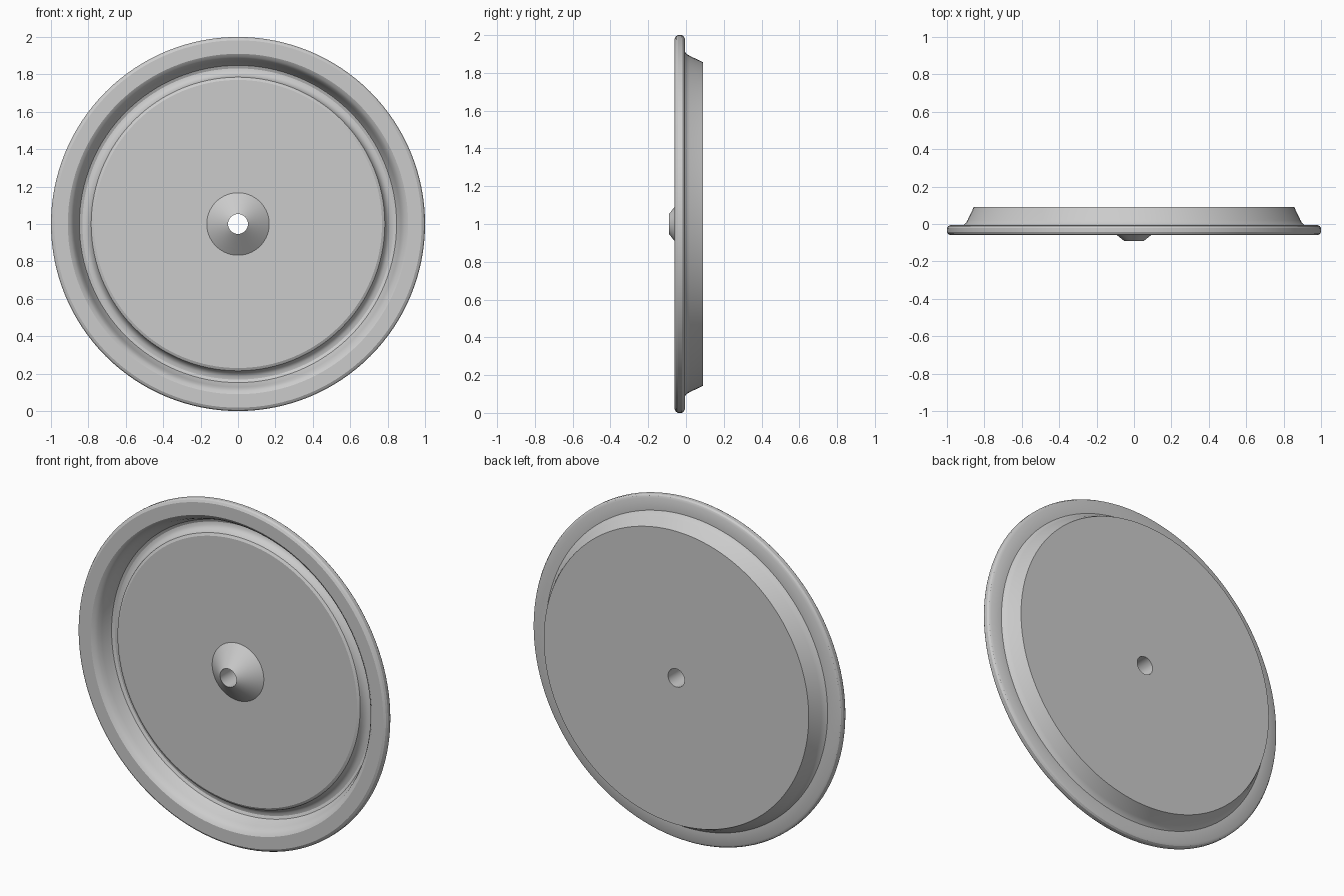
import bpy, bmesh, math

if "Cube" in bpy.data.objects:
    bpy.data.objects.remove(bpy.data.objects["Cube"])

SEGMENTS = 128


def lathe(name, profile, centre_z=1.0):
    """Spin a closed (radius, y) profile around the y axis."""
    bm = bmesh.new()
    rings = []
    for i in range(SEGMENTS):
        a = 2 * math.pi * i / SEGMENTS
        rings.append([bm.verts.new((r * math.sin(a), y, centre_z + r * math.cos(a)))
                      for r, y in profile])
    n = len(profile)
    for i in range(SEGMENTS):
        p, q = rings[i], rings[(i + 1) % SEGMENTS]
        for j in range(n):
            k = (j + 1) % n
            bm.faces.new((p[j], p[k], q[k], q[j]))
    bmesh.ops.recalc_face_normals(bm, faces=bm.faces)
    mesh = bpy.data.meshes.new(name)
    bm.to_mesh(mesh)
    bm.free()
    obj = bpy.data.objects.new(name, mesh)
    bpy.context.collection.objects.link(obj)
    bpy.ops.object.select_all(action='DESELECT')
    obj.select_set(True)
    bpy.context.view_layer.objects.active = obj
    bpy.ops.object.shade_smooth_by_angle(angle=math.radians(28))
    return obj


# Hub cone and through hole, then front plate
hub = [(0.053, 0.09), (0.053, -0.09), (0.167, 0.0)]
plate = [(0.77, 0.0), (0.785, 0.008)]
# Rounded groove between the plate and the rim wall
groove = [(0.79, 0.022), (0.80, 0.038), (0.815, 0.048), (0.832, 0.05),
          (0.848, 0.043), (0.857, 0.028)]
# Inner rim wall, flat rim face and bevelled outer edge
rim = [(0.872, -0.012), (0.882, -0.035), (0.894, -0.05), (0.91, -0.06),
       (0.982, -0.06), (0.994, -0.053), (1.0, -0.043),
       (1.0, -0.022), (0.994, -0.012), (0.982, -0.006)]
# Flared back wall ending at the flat back face
back = [(0.912, -0.006), (0.90, 0.004), (0.89, 0.02), (0.857, 0.09)]

lathe("round_dish_plate", hub + plate + groove + rim + back)
